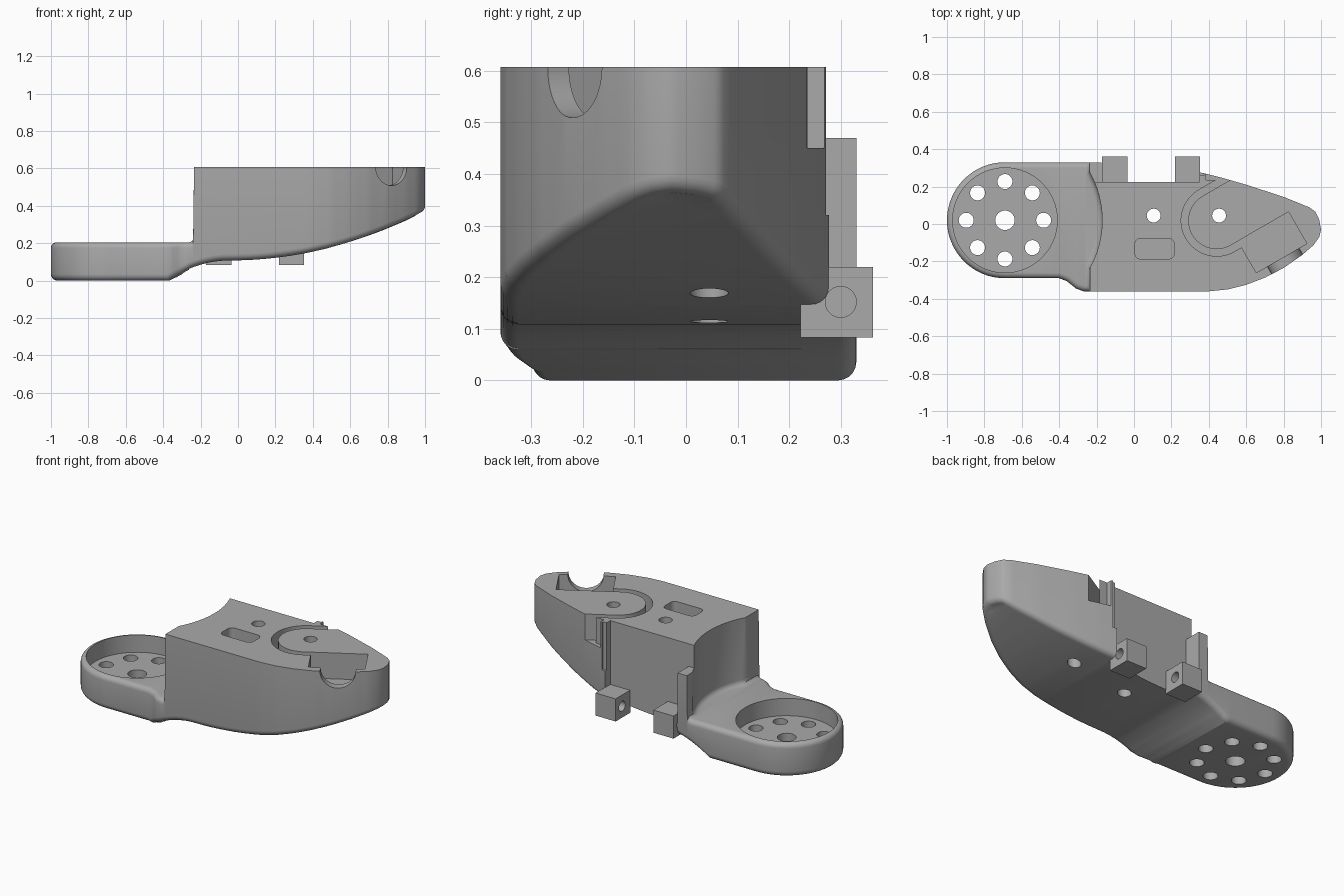
import bpy, bmesh
from math import sin, cos, pi, radians
from mathutils import Vector, Matrix

if "Cube" in bpy.data.objects:
    bpy.data.objects.remove(bpy.data.objects["Cube"])

grey = bpy.data.materials.new("plain grey")
grey.use_nodes = True
grey.diffuse_color = (0.4, 0.4, 0.4, 1)
grey.node_tree.nodes["Principled BSDF"].inputs["Base Color"].default_value = (0.4, 0.4, 0.4, 1)

HUB = Vector((-0.69, 0.02))
TOP, ARM_TOP, WALL_X = 0.607, 0.205, -0.235
ROUND = 0.035


def lofted(name, rings, strip_caps=False):
    """Solid from stacked rings; strip caps run across paired ring points."""
    bm = bmesh.new()
    rows = [[bm.verts.new(p) for p in ring] for ring in rings]
    n = len(rows[0])
    for a, b in zip(rows, rows[1:]):
        for i in range(n):
            j = (i + 1) % n
            bm.faces.new((a[i], a[j], b[j], b[i]))
    for row in (rows[0], rows[-1]):
        if strip_caps:
            for i in range(n // 2):
                ids = dict.fromkeys([i, i + 1, n - i - 1, (n - i) % n])
                bm.faces.new([row[k] for k in ids])
        else:
            bm.faces.new(row)
    bmesh.ops.recalc_face_normals(bm, faces=bm.faces)
    mesh = bpy.data.meshes.new(name)
    bm.to_mesh(mesh)
    bm.free()
    mesh.materials.append(grey)
    obj = bpy.data.objects.new(name, mesh)
    bpy.context.collection.objects.link(obj)
    return obj


def prism(name, points, z0, z1):
    return lofted(name, [[(p[0], p[1], z) for p in points] for z in (z0, z1)])


def box(name, x, y, z):
    return prism(name, [(x[0], y[0]), (x[1], y[0]), (x[1], y[1]), (x[0], y[1])], *z)


def arc(centre, r, a0=0, a1=360, n=48):
    full = a1 - a0 == 360
    steps = n if full else n + 1
    angles = [radians(a0 + (a1 - a0) * i / n) for i in range(steps)]
    return [Vector((centre[0] + r * cos(a), centre[1] + r * sin(a))) for a in angles]


def cut(target, cutter):
    """Subtract the cutter for good and discard it."""
    cutter.hide_render = True
    mod = target.modifiers.new("cut", 'BOOLEAN')
    mod.operation, mod.solver, mod.object = 'DIFFERENCE', 'EXACT', cutter
    bpy.context.view_layer.update()
    graph = bpy.context.evaluated_depsgraph_get()
    mesh = bpy.data.meshes.new_from_object(target.evaluated_get(graph))
    target.modifiers.clear()
    target.data = mesh
    bpy.data.objects.remove(cutter)


def drill(target, centre, r, z0, z1):
    cut(target, prism("drill", arc(centre, r, n=32), z0, z1))


# Plan outline: front and back edges share the same x stations
FRONT = [(-0.69, -0.29), (-0.4, -0.29), (-0.36, -0.305), (-0.31, -0.345), (-0.27, -0.36),
         (0.4, -0.36), (0.5, -0.35), (0.6, -0.325), (0.7, -0.287), (0.8, -0.235),
         (0.9, -0.165), (0.96, -0.113), (0.99, -0.07), (1, -0.03)]
BACK = [(-0.69, 0.33), (-0.17, 0.33), (0.35, 0.277), (0.46, 0.25), (0.6, 0.21), (0.8, 0.145),
        (0.94, 0.088), (0.97, 0.065), (0.99, 0.025), (1, -0.03)]


def lookup(table, x):
    for (xa, ya), (xb, yb) in zip(table, table[1:]):
        if x <= xb:
            return ya + (yb - ya) * (x - xa) / (xb - xa)
    return table[-1][1]


def underside(x):
    if x < -0.38:
        return 0
    if x < -0.05:
        return 0.108 * (1 - (1 - (x + 0.38) / 0.33) ** 2)
    return 0.108 + 0.255 * ((x + 0.05) / 1.05) ** 2


def upper(x):
    if x > WALL_X:
        return TOP
    t = max(0, 1 - (WALL_X - x) / 0.03)
    return ARM_TOP + 0.03 * (1 - (1 - t * t) ** 0.5)


fine = [-0.38 + 0.03 * i for i in range(4)] + [WALL_X - 0.03 + 0.005 * i for i in range(7)]
fine += [WALL_X + 0.0005] + [-0.2 + 0.04 * i for i in range(29)]
stations = sorted({round(x, 4) for x in fine + [p[0] for p in FRONT + BACK] + [0.975, 0.997]})
front = arc(HUB, 0.31, 180, 270, 16)[:-1] + [Vector((x, lookup(FRONT, x))) for x in stations]
back = [Vector((p.x, 2 * HUB.y - p.y)) for p in front[1:16]]
back += [Vector((x, lookup(BACK, x))) for x in stations[:-1]]
outline = front + back[::-1]
count = len(outline)
inward = []
for i, p in enumerate(outline):
    d = outline[(i + 1) % count] - outline[i - 1]
    inward.append(Vector((-d.y, d.x)).normalized())

# Body: rounded under edge, rounded arm rim, square tower top
rings = []
for k in range(6):
    a = k / 5 * pi / 2
    rings.append([(*(p + n * ROUND * (1 - sin(a))), underside(p.x) + ROUND * (1 - cos(a)))
                  for p, n in zip(outline, inward)])
for k in range(6):
    a = k / 5 * pi / 2
    ring = []
    for p, n in zip(outline, inward):
        r = 0.03 if p.x <= WALL_X else 0
        height = upper(p.x) - (r if r else 0.005 * (5 - k))
        ring.append((*(p + n * r * (1 - cos(a))), height + r * sin(a)))
    rings.append(ring)
body = lofted("body", rings, strip_caps=True)

# Concave clearance around the hub, filleted at its foot
fillet = [(0.52 - 0.03 * (1 - sin(a)), ARM_TOP + 0.0006 + 0.03 * (1 - cos(a)))
          for a in [k * pi / 10 for k in range(6)]] + [(0.52, 0.8)]
cut(body, lofted("clearance", [[(*p, z) for p in arc(HUB, r, n=96)] for r, z in fillet]))

# Recessed back wall, shortened corner post and stepped column
cut(body, box("back_recess", (-0.175, 0.35), (0.225, 0.5), (-0.1, 0.8)))
cut(body, box("post_top", (-0.4, -0.17), (0.2251, 0.5), (0.47, 0.8)))
cut(body, box("column_step", (0.3, 0.375), (0.26, 0.5), (0.32, 0.8)))

# Round hub pocket with centre hole and ring of holes
cut(body, prism("hub_pocket", arc(HUB, 0.28, n=64), 0.1, 0.4))
drill(body, HUB, 0.052, -0.1, 0.3)
for p in arc(HUB, 0.207, n=8):
    drill(body, p, 0.04, -0.1, 0.3)

# Through holes and blind slot in the tower
for x in (0.105, 0.455):
    drill(body, (x, 0.045), 0.037, -0.1, 0.8)
slot = []
for sx, sy, a in ((1, 1, 0), (-1, 1, 90), (-1, -1, 180), (1, -1, 270)):
    slot += arc((0.11 + sx * 0.075, -0.132 + sy * 0.025), 0.03, a, a + 90, 6)
cut(body, prism("slot", slot, 0.5, 0.8))

# Curved cable channel leading to a slanted rectangular bay
along, across = Vector((cos(pi / 6), 0.5)), Vector((0.5, -cos(pi / 6)))
bend = (0.442, 0.018)


def channel_side(r):
    curve = arc(bend, r, 120, 300, 32)
    return [curve[0] + along * 0.3] + curve + [curve[-1] + along * 0.07]


cut(body, prism("channel", channel_side(0.19) + channel_side(0.152)[::-1], 0.45, 0.8))
cut(body, box("channel_mouth", (0.385, 0.47), (0.235, 0.5), (0.4502, 0.8)))
middle = Vector((0.74, -0.098))
bay = [middle + along * u * 0.156 + across * v * 0.098
       for u, v in ((-1, -1), (1, -1), (1, 1), (-1, 1))]
cut(body, prism("bay", bay, 0.4498, 0.8))

# Half-round opening from the bay through the front wall
opening = prism("opening", arc((0, 0), 0.098), 0, 0.4)
start = middle + along * 0.01 + across * 0.05
turn = Vector((*across, 0)).to_track_quat('Z', 'Y').to_matrix().to_4x4()
opening.data.transform(Matrix.Translation((*start, TOP)) @ turn)
cut(body, opening)

# Drilled mounting lugs on the back
parts = [body]
for name, x in (("right_lug", -0.17), ("left_lug", 0.218)):
    lug = box(name, (x, x + 0.135), (0.222, 0.362), (0.083, 0.22))
    pin = prism("pin", arc((0, 0), 0.03, n=32), -0.1, 0.3)
    pin.data.transform(Matrix.Translation((x, 0.3, 0.152)) @ Matrix.Rotation(pi / 2, 4, 'Y'))
    cut(lug, pin)
    parts.append(lug)

for obj in parts:
    bpy.ops.object.select_all(action='DESELECT')
    obj.select_set(True)
    bpy.context.view_layer.objects.active = obj
    bpy.ops.object.shade_smooth_by_angle(angle=radians(30))
